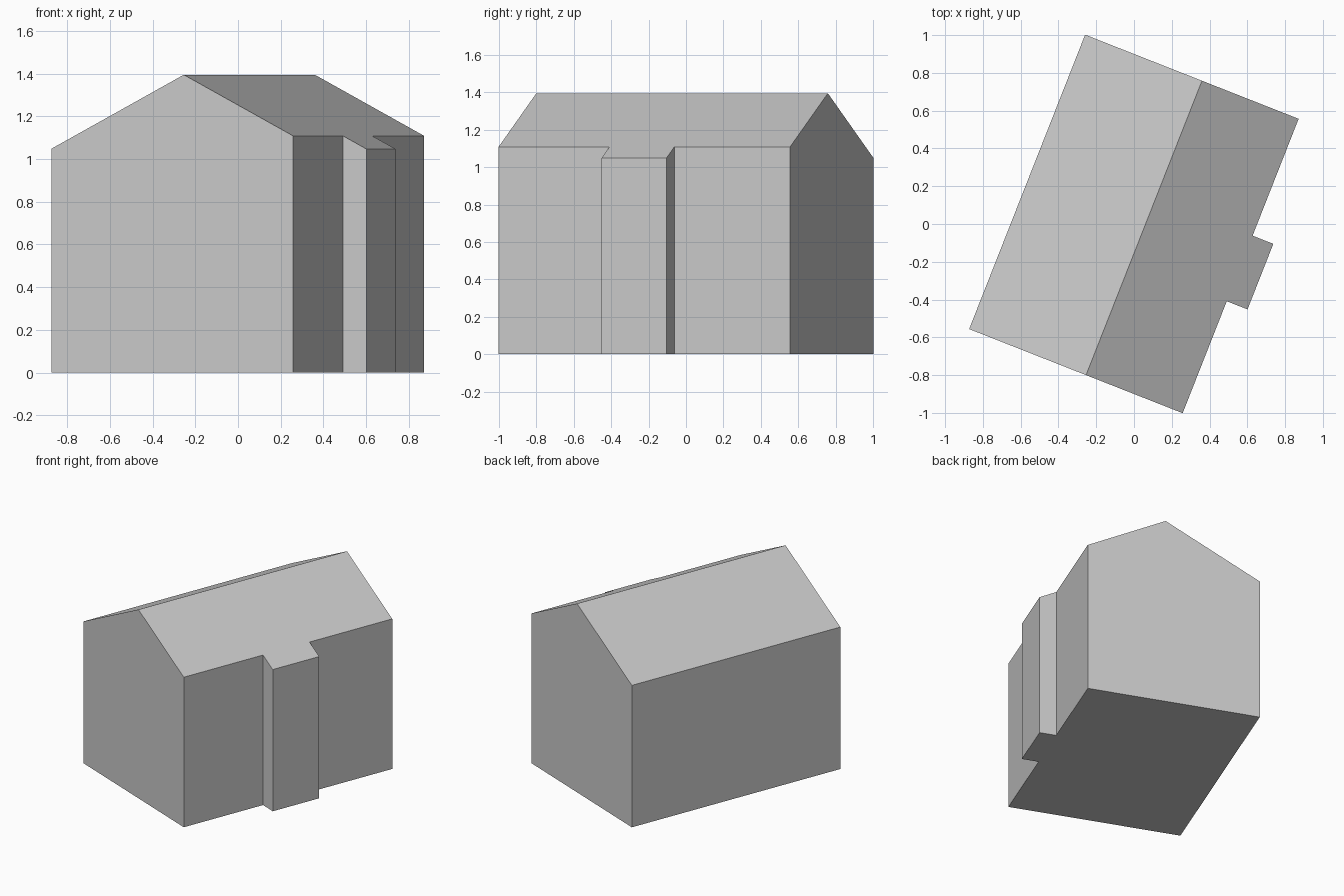
import bpy, bmesh, math
from mathutils import Matrix

cube = bpy.data.objects.get("Cube")
if cube:
    bpy.data.objects.remove(cube, do_unlink=True)

RIDGE, PITCH = 1.395, 0.52          # ridge height, roof slope
LENGTH, LEFT, RIGHT, BAY = 1.675, -0.665, 0.55, 0.668

# Plain grey for walls, roof and floor
grey = bpy.data.materials.new("plain_grey")
grey.use_nodes = True
colour = (0.588, 0.588, 0.588, 1)
grey.diffuse_color = colour
grey.node_tree.nodes["Principled BSDF"].inputs["Base Color"].default_value = colour

# Footprint halves either side of the ridge, which runs along x = 0
left_half = [(0, 0), (0, LENGTH), (LEFT, LENGTH), (LEFT, 0)]
right_half = [(0, LENGTH), (0, 0), (RIGHT, 0), (RIGHT, 0.637), (BAY, 0.637),
              (BAY, 1.01), (RIGHT, 1.01), (RIGHT, LENGTH)]

bm = bmesh.new()
for half in (left_half, right_half):
    bm.faces.new([bm.verts.new((x, y, 0)) for x, y in half])
bmesh.ops.remove_doubles(bm, verts=bm.verts, dist=0.0001)

# Raise the walls and slope the roof down from the ridge
raised = bmesh.ops.extrude_face_region(bm, geom=bm.faces[:], use_keep_orig=True)
for v in raised["geom"]:
    if isinstance(v, bmesh.types.BMVert):
        v.co.z = RIDGE - PITCH * abs(v.co.x)
bm.normal_update()
bmesh.ops.recalc_face_normals(bm, faces=bm.faces)

# Merge flat gables and floor into single faces
bmesh.ops.dissolve_limit(bm, angle_limit=math.radians(1), verts=bm.verts, edges=bm.edges)

# Turn the house on its plot
turn = Matrix.Translation((-0.254, -0.8, 0)) @ Matrix.Rotation(math.radians(-21.5), 4, 'Z')
bmesh.ops.transform(bm, matrix=turn, verts=bm.verts)
bm.normal_update()

mesh = bpy.data.meshes.new("house_body")
bm.to_mesh(mesh)
bm.free()
mesh.materials.append(grey)
house = bpy.data.objects.new("house_body", mesh)
bpy.context.collection.objects.link(house)
